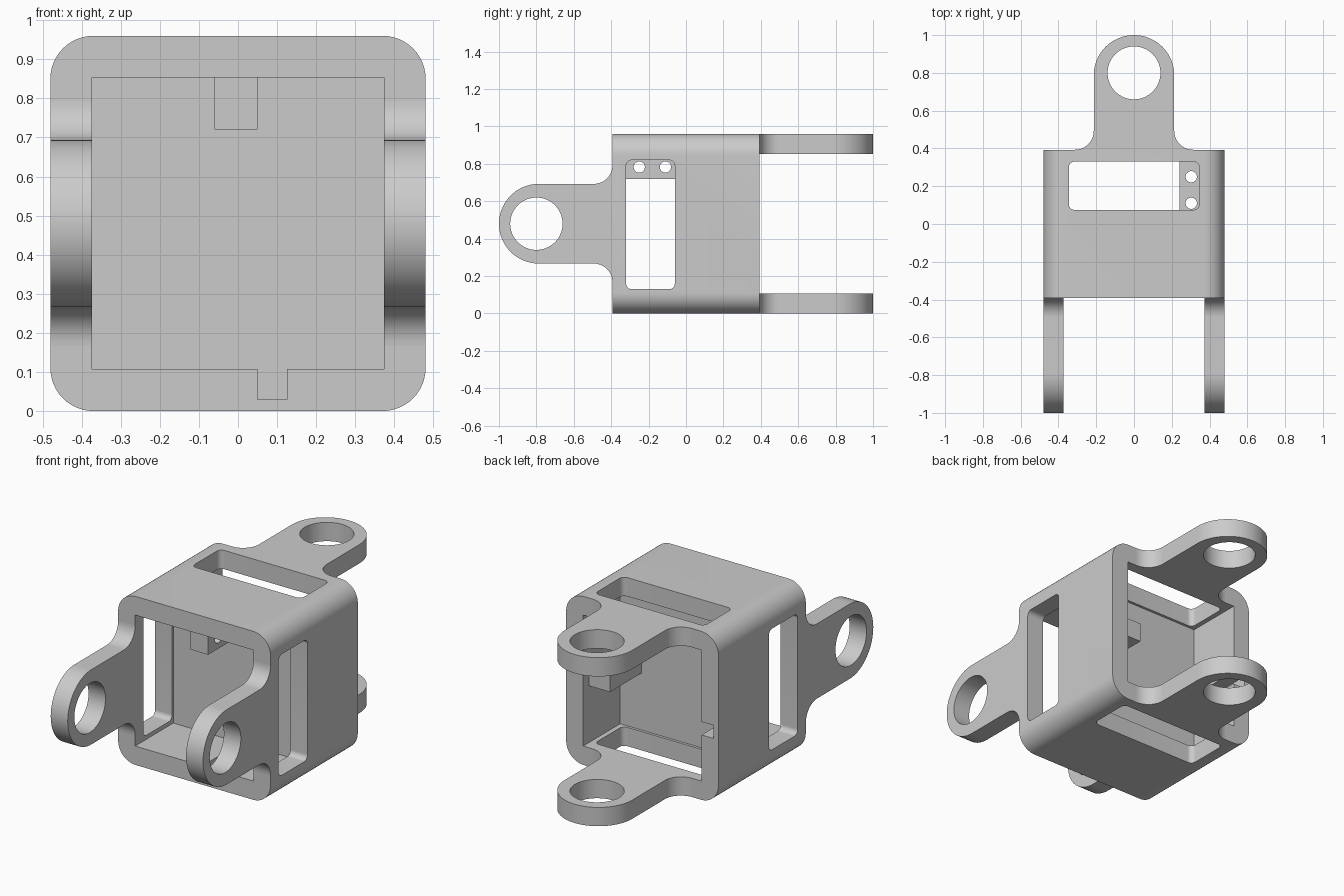
import bpy, bmesh
from math import cos, sin, radians

if "Cube" in bpy.data.objects:
    bpy.data.objects.remove(bpy.data.objects["Cube"], do_unlink=True)

grey = bpy.data.materials.new("plain_grey")
grey.use_nodes = True
COLOUR = (0.6, 0.6, 0.6, 1)
grey.diffuse_color = COLOUR
for node in grey.node_tree.nodes:
    if node.type == 'BSDF_PRINCIPLED':
        node.inputs["Base Color"].default_value = COLOUR

MID = 0.48      # mid height, also half width
INNER = 0.373   # half width of the cavity
END = 0.393     # half depth of the housing


def arc(cx, cy, r, start, stop, steps):
    angles = [radians(start + (stop - start) * i / steps) for i in range(steps + 1)]
    return [(cx + r * cos(a), cy + r * sin(a)) for a in angles]


def rect(u0, u1, v0, v1, r=0.0):
    """Rectangle outline, with rounded corners if r is given."""
    if not r:
        return [(u0, v0), (u1, v0), (u1, v1), (u0, v1)]
    corners = [(u1 - r, v1 - r), (u0 + r, v1 - r), (u0 + r, v0 + r), (u1 - r, v0 + r)]
    return [p for i, (u, v) in enumerate(corners)
            for p in arc(u, v, r, 90 * i, 90 * i + 90, 12)]


def circle(u, v, r, n=64):
    return arc(u, v, r, 0, 360, n)[:-1]


def prism(name, outline, axis, lo, hi):
    """Extrude an outline along an axis: X takes (y,z), Y takes (x,z), Z takes (x,y)."""
    place = {'X': lambda u, v, w: (w, u, v),
             'Y': lambda u, v, w: (u, w, v),
             'Z': lambda u, v, w: (u, v, w)}[axis]
    bm = bmesh.new()
    ends = [[bm.verts.new(place(u, v, w)) for u, v in outline] for w in (lo, hi)]
    n = len(outline)
    bm.faces.new(ends[0])
    bm.faces.new(ends[1])
    for i in range(n):
        j = (i + 1) % n
        bm.faces.new((ends[0][i], ends[0][j], ends[1][j], ends[1][i]))
    bmesh.ops.recalc_face_normals(bm, faces=bm.faces[:])
    mesh = bpy.data.meshes.new(name)
    bm.to_mesh(mesh)
    bm.free()
    mesh.materials.append(grey)
    obj = bpy.data.objects.new(name, mesh)
    bpy.context.collection.objects.link(obj)
    return obj


def cut(obj, *shape):
    """Subtract a prism from an object."""
    cutter = prism("cutter", *shape)
    cutter.hide_render = True
    mod = obj.modifiers.new("cut", 'BOOLEAN')
    mod.operation = 'DIFFERENCE'
    mod.solver = 'EXACT'
    mod.object = cutter
    bpy.context.view_layer.objects.active = obj
    bpy.ops.object.modifier_apply(modifier=mod.name)
    bpy.data.objects.remove(cutter, do_unlink=True)


# Housing with a cavity at each end and a partition between them
housing = prism("housing", rect(-MID, MID, 0, 0.96, 0.11), 'Y', -END, END)
cavity = rect(-INNER, INNER, MID - INNER, MID + INNER)
cut(housing, cavity, 'Y', -0.6, -0.05)
cut(housing, cavity, 'Y', 0.06, 0.6)

# Windows through the side walls, and through the top and bottom
cut(housing, rect(-0.32, -0.06, 0.13, 0.82, 0.03), 'X', -0.7, 0.7)
cut(housing, rect(-0.345, 0.345, 0.075, 0.33, 0.03), 'Z', -0.3, 1.3)

# Cable notches in the bottom and side walls
cut(housing, rect(0.05, 0.125, 0.03, 0.2), 'Y', -0.6, -0.05)
cut(housing, rect(-0.45, -0.28, 0.37, 0.445), 'Y', 0.06, 0.6)
parts = [housing]

# Drilled mounting blocks inside the cavities
front_block = prism("front_block", rect(-0.34, -0.05, 0.72, MID + INNER), 'X', -0.06, 0.05)
back_block = prism("back_block", rect(0.24, INNER, 0.06, 0.34), 'Z', 0.43, 0.54)
for y in (0.11, 0.25):
    cut(front_block, circle(-y, 0.783, 0.03, 32), 'X', -0.2, 0.2)
    cut(back_block, circle(0.303, y, 0.03, 32), 'Z', 0.3, 0.7)
parts += [front_block, back_block]

# Hinge lugs: upright pair at the front, flat pair at the back
lug = (arc(-0.313, END + 0.1, 0.1, -90, 0, 14)
       + arc(0, 0.787, 0.213, 180, 0, 40)
       + arc(0.313, END + 0.1, 0.1, 180, 270, 14))
upright = [(-v, MID + u) for u, v in lug]
for name, lo, hi in (("right", -MID, -INNER), ("left", INNER, MID)):
    obj = prism("front_lug_" + name, upright, 'X', lo, hi)
    cut(obj, circle(-0.8, MID, 0.14), 'X', -1, 1)
    parts.append(obj)
for name, lo, hi in (("lower", 0, MID - INNER), ("upper", MID + INNER, 0.96)):
    obj = prism("back_lug_" + name, lug, 'Z', lo, hi)
    cut(obj, circle(0, 0.8, 0.14), 'Z', -1, 2)
    parts.append(obj)

# Smooth curves, sharp edges
bpy.ops.object.select_all(action='DESELECT')
for obj in parts:
    obj.select_set(True)
bpy.context.view_layer.objects.active = housing
bpy.ops.object.shade_smooth_by_angle(angle=radians(30))
